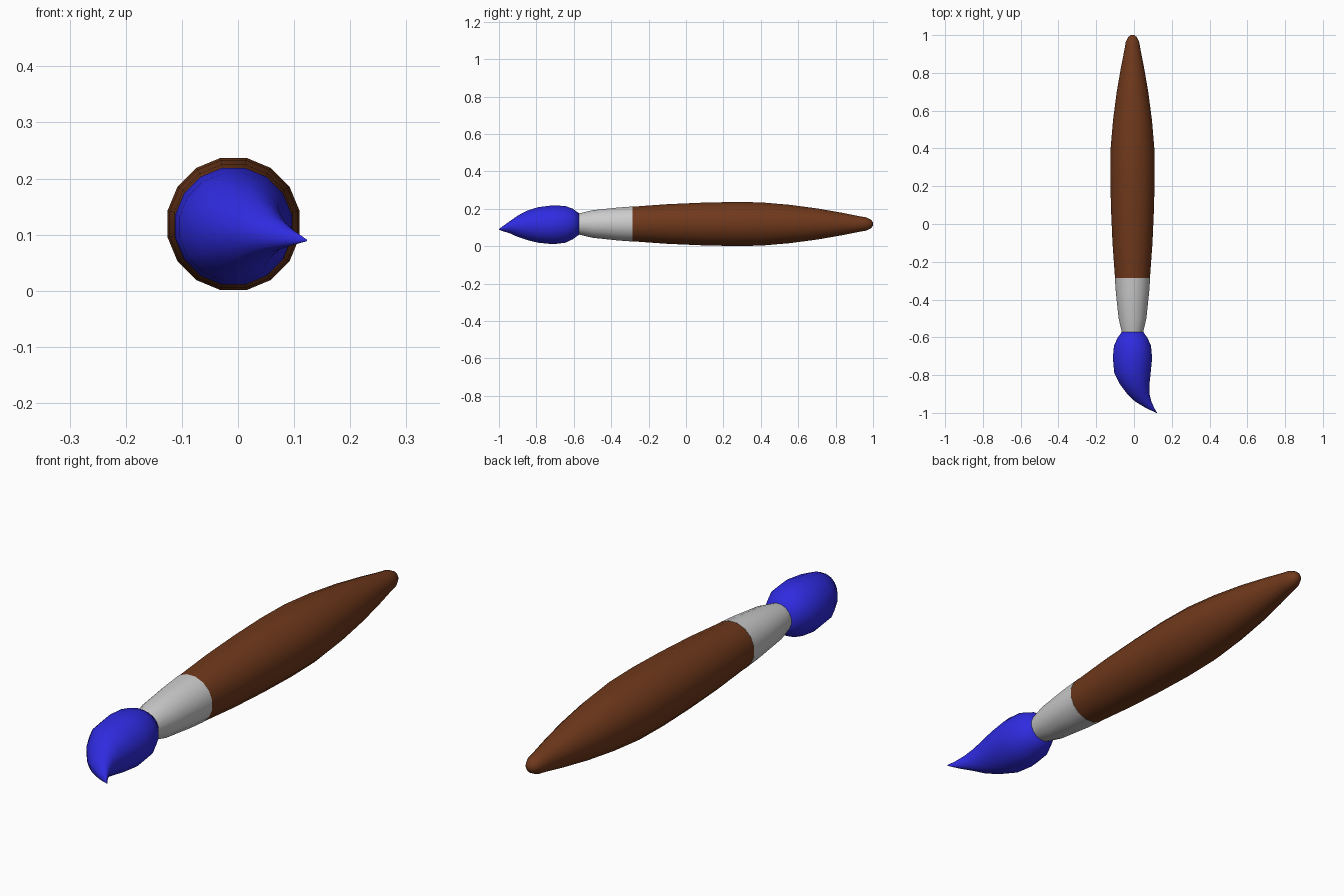
import bpy, bmesh, math

if "Cube" in bpy.data.objects:
    bpy.data.objects.remove(bpy.data.objects["Cube"])

SIDES = 16
CX, CZ = -0.008, 0.119


def loft(name, rings, color=None, angle=40):
    """Skin rings of (y, centre x, centre z, radius x, radius z) along the brush."""
    bm = bmesh.new()
    loops = []
    for y, cx, cz, rx, rz in rings:
        loop = []
        for i in range(SIDES):
            a = 2 * math.pi * (i + 0.5) / SIDES
            loop.append(bm.verts.new((cx + rx * math.cos(a), y, cz + rz * math.sin(a))))
        loops.append(loop)
    for a, b in zip(loops, loops[1:]):
        for i in range(SIDES):
            j = (i + 1) % SIDES
            bm.faces.new((a[i], a[j], b[j], b[i]))
    bm.faces.new(loops[0])
    bm.faces.new(loops[-1])
    bmesh.ops.recalc_face_normals(bm, faces=bm.faces)
    me = bpy.data.meshes.new(name)
    bm.to_mesh(me)
    bm.free()
    ob = bpy.data.objects.new(name, me)
    bpy.context.collection.objects.link(ob)
    if color:
        mat = bpy.data.materials.new(name + "_colour")
        mat.diffuse_color = color
        mat.use_nodes = True
        mat.node_tree.nodes["Principled BSDF"].inputs["Base Color"].default_value = mat.diffuse_color
        me.materials.append(mat)
    bpy.ops.object.select_all(action='DESELECT')
    ob.select_set(True)
    bpy.context.view_layer.objects.active = ob
    bpy.ops.object.shade_smooth_by_angle(angle=math.radians(angle))
    return ob


def straight(profile):
    return [(y, CX, CZ, r, r) for y, r in profile]


# Wooden handle, swelling in the middle and rounded at the end
loft("handle", straight([
    (-0.29, 0.094), (-0.1, 0.108), (0.08, 0.116), (0.25, 0.12), (0.4, 0.118),
    (0.55, 0.105), (0.7, 0.085), (0.83, 0.062), (0.93, 0.042), (0.965, 0.036),
    (0.99, 0.023), (1.0, 0.009)]), (0.16, 0.04, 0.011, 1))

# Metal ferrule
loft("ferrule", straight([
    (-0.575, 0.057), (-0.5, 0.075), (-0.36, 0.09), (-0.285, 0.0955)]))

# Bristles, bending sideways to a point
loft("bristles", [
    (-0.57, CX, CZ, 0.057, 0.057),
    (-0.605, CX, 0.119, 0.082, 0.083),
    (-0.645, CX, 0.117, 0.1, 0.1),
    (-0.71, -0.008, 0.115, 0.106, 0.106),
    (-0.79, -0.008, 0.114, 0.098, 0.097),
    (-0.85, 0.004, 0.112, 0.079, 0.08),
    (-0.9, 0.023, 0.107, 0.06, 0.058),
    (-0.94, 0.049, 0.102, 0.044, 0.034),
    (-0.975, 0.086, 0.095, 0.022, 0.016),
    (-1.0, 0.121, 0.09, 0.002, 0.002)], (0.028, 0.024, 0.75, 1), 60)
